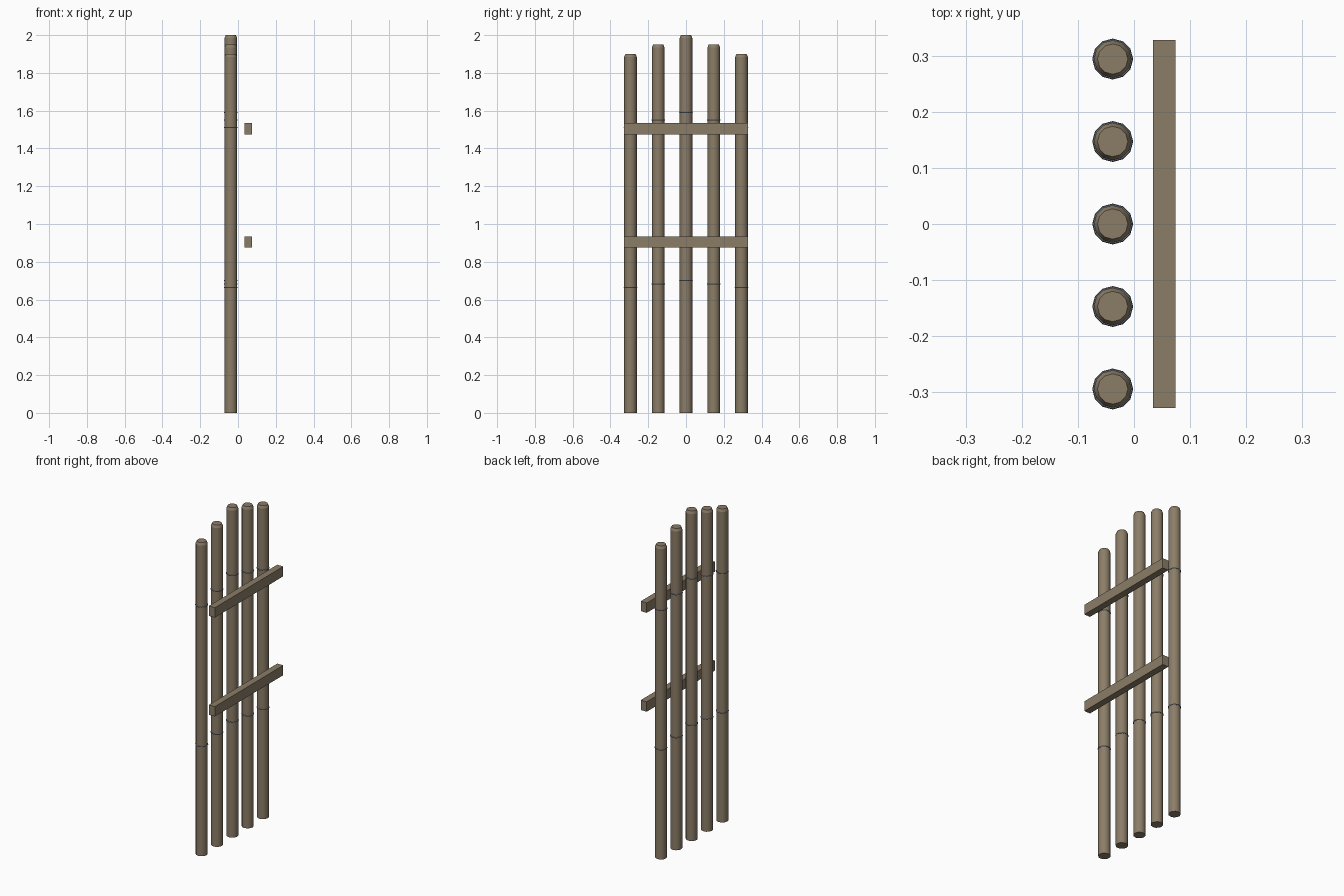
import bpy
from math import radians

cube = bpy.data.objects.get("Cube")
if cube:
    bpy.data.objects.remove(cube, do_unlink=True)


def make_material(name, rgb):
    mat = bpy.data.materials.new(name)
    mat.use_nodes = True
    mat.diffuse_color = (*rgb, 1)
    mat.node_tree.nodes["Principled BSDF"].inputs["Base Color"].default_value = (*rgb, 1)
    return mat


wood = make_material("weathered wood", (0.26, 0.205, 0.137))
steel = make_material("blue grey metal", (0.15, 0.18, 0.22))

POLE_X, POLE_R, SPACING, SIDES = -0.038, 0.0335, 0.147, 12
CAP_H, CAP_R = 0.016, 0.027


def finish(name, mat, smooth=False):
    obj = bpy.context.object
    obj.name = name
    obj.data.materials.append(mat)
    if smooth:
        bpy.ops.object.shade_smooth_by_angle(angle=radians(35))
    return obj


def frustum(name, y, z0, z1, r0, r1, mat):
    bpy.ops.mesh.primitive_cone_add(vertices=SIDES, radius1=r0, radius2=r1, depth=z1 - z0,
                                    location=(POLE_X, y, (z0 + z1) / 2))
    return finish(name, mat, smooth=True)


def ring(name, y, z):
    bpy.ops.mesh.primitive_torus_add(major_segments=SIDES, minor_segments=6, major_radius=POLE_R,
                                     minor_radius=0.003, location=(POLE_X, y, z))
    return finish(name, steel, smooth=True)


# Upright poles, tallest in the middle, with tapered caps and two metal rings
for i in range(-2, 3):
    y = i * SPACING
    height = 2 - 0.05 * abs(i)
    n = i + 3
    frustum(f"pole_{n}", y, 0, height - CAP_H, POLE_R, POLE_R, wood)
    frustum(f"pole_cap_{n}", y, height - CAP_H, height, POLE_R, CAP_R, wood)
    ring(f"lower_ring_{n}", y, height * 0.35)
    ring(f"upper_ring_{n}", y, height * 0.795)

# Two horizontal rails set beside the poles
for name, z in (("lower_rail", 0.905), ("upper_rail", 1.505)):
    bpy.ops.mesh.primitive_cube_add(size=1, location=(0.054, 0, z))
    bpy.context.object.scale = (0.04, 0.656, 0.06)
    finish(name, wood)
